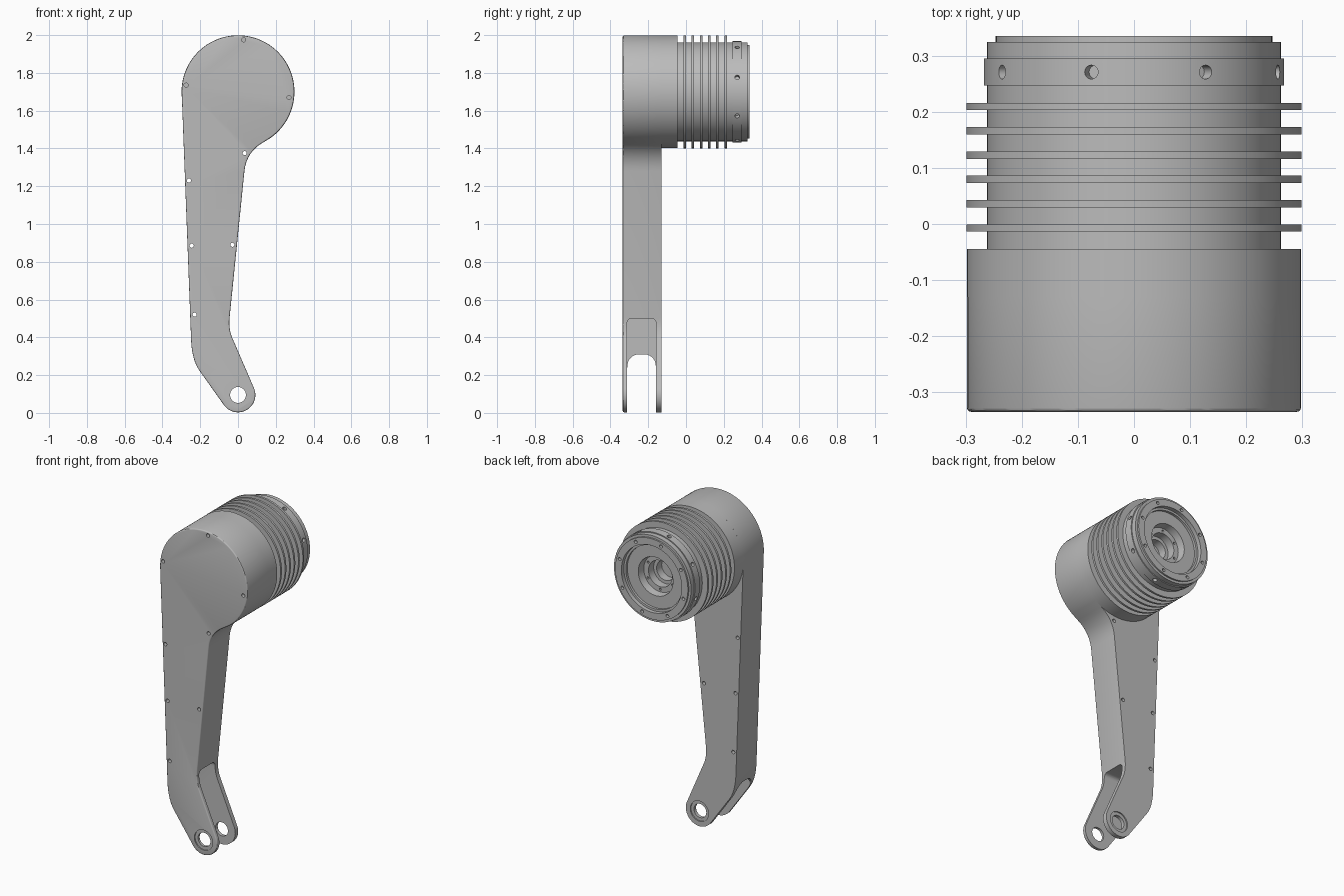
import bpy, bmesh
from math import sin, cos, pi, radians, hypot
from mathutils import Matrix, Vector

cube = bpy.data.objects.get("Cube")
if cube:
    bpy.data.objects.remove(cube)

HEAD_Z = 1.70          # axis height of the motor head
FORK_Z = 0.095         # axis height of the fork eye
FRONT, BACK = -0.335, -0.13

grey = bpy.data.materials.new("plain grey")
grey.use_nodes = True
grey.diffuse_color = (0.5, 0.5, 0.5, 1)
grey.node_tree.nodes["Principled BSDF"].inputs["Base Color"].default_value = (0.5, 0.5, 0.5, 1)


def make(name, bm):
    bmesh.ops.recalc_face_normals(bm, faces=bm.faces)
    mesh = bpy.data.meshes.new(name)
    bm.to_mesh(mesh)
    bm.free()
    mesh.materials.append(grey)
    ob = bpy.data.objects.new(name, mesh)
    bpy.context.collection.objects.link(ob)
    return ob


def prism(outline, y0, y1):
    """Extrude an x-z outline along y."""
    bm = bmesh.new()
    face = bm.faces.new([bm.verts.new((x, y0, z)) for x, z in outline])
    ext = bmesh.ops.extrude_face_region(bm, geom=[face])["geom"]
    verts = [g for g in ext if isinstance(g, bmesh.types.BMVert)]
    bmesh.ops.translate(bm, vec=(0, y1 - y0, 0), verts=verts)
    return bm


def lathe(profile, steps=96):
    """Spin (radius, y) points round the head axis."""
    bm = bmesh.new()
    vs = [bm.verts.new((r, y, HEAD_Z)) for r, y in profile]
    es = [bm.edges.new(pair) for pair in zip(vs, vs[1:])]
    bmesh.ops.spin(bm, geom=vs + es, cent=(0, 0, HEAD_Z), axis=(0, 1, 0),
                   angle=2 * pi, steps=steps)
    bmesh.ops.remove_doubles(bm, verts=bm.verts, dist=0.0001)
    return bm


def add_drill(bm, a, b, r, sides=24):
    """Add a cylinder running from point a to point b."""
    a, b = Vector(a), Vector(b)
    turn = (b - a).to_track_quat('Z', 'Y').to_matrix().to_4x4()
    bmesh.ops.create_cone(bm, cap_ends=True, segments=sides, radius1=r, radius2=r,
                          depth=(b - a).length,
                          matrix=Matrix.Translation((a + b) / 2) @ turn)


def rounded_box(x0, x1, y0, y1, z0, z1, r):
    """Box whose two upper edges along x are rounded."""
    bm = prism([(x0, z0), (x1, z0), (x1, z1), (x0, z1)], y0, y1)
    edges = [e for e in bm.edges
             if all(abs(v.co.z - z1) < 1e-5 for v in e.verts)
             and abs(e.verts[0].co.x - e.verts[1].co.x) > 0.01]
    bmesh.ops.bevel(bm, geom=edges, offset=r, segments=6, profile=0.5, affect='EDGES')
    return bm


def cut(ob, bm):
    cutter = make("cutter", bm)
    cutter.hide_render = True
    mod = ob.modifiers.new("cut", 'BOOLEAN')
    mod.operation, mod.solver, mod.object = 'DIFFERENCE', 'EXACT', cutter
    bpy.context.view_layer.objects.active = ob
    bpy.ops.object.modifier_apply(modifier=mod.name)
    bpy.data.objects.remove(cutter)


def arc(cx, cz, r, a0, a1, n):
    angles = [radians(a0 + (a1 - a0) * i / n) for i in range(n + 1)]
    return [(cx + r * cos(a), cz + r * sin(a)) for a in angles]


def blend(p, c, q, n=8):
    """Round a corner c with a curve from p to q."""
    ts = [i / n for i in range(n + 1)]
    return [tuple((1 - t) ** 2 * p[k] + 2 * t * (1 - t) * c[k] + t * t * q[k]
                  for k in (0, 1)) for t in ts]


# Arm: head disc, tapering shank and bent fork in one outline
outline = arc(0, HEAD_Z, 0.298, -55, 182, 80)
outline += blend((-0.248, 0.38), (-0.243, 0.28), (-0.205, 0.225))
outline += arc(0, FORK_Z, 0.092, 213, 384, 36)
outline += blend((-0.025, 0.385), (-0.052, 0.44), (-0.044, 0.51))
outline += blend((0.034, 1.28), (0.045, 1.38), (0.13, 1.43))
bm = prism(outline, FRONT, BACK)
rim = [e for e in bm.edges if all(abs(v.co.y - FRONT) < 1e-5 for v in e.verts)]
bmesh.ops.bevel(bm, geom=rim, offset=0.007, segments=3, profile=0.5, affect='EDGES')
arm = make("arm", bm)

# Fork slot: a pocket open to one side, then a passage right through
cut(arm, rounded_box(-0.215, 0.3, -0.312, -0.158, -0.1, 0.5, 0.025))
cut(arm, rounded_box(-0.5, 0.3, -0.31, -0.16, -0.1, 0.31, 0.06))

# Fork eye with shallow counterbores, and the screw holes
bm = bmesh.new()
add_drill(bm, (0, -0.5, FORK_Z), (0, 0, FORK_Z), 0.042, 48)
cut(arm, bm)
bm = bmesh.new()
for y0, y1 in ((-0.36, FRONT + 0.007), (BACK - 0.007, -0.1)):
    add_drill(bm, (0, y0, FORK_Z), (0, y1, FORK_Z), 0.062, 48)
cut(arm, bm)
bm = bmesh.new()
for x, z in ((0.035, 1.375), (-0.26, 1.23), (-0.245, 0.885), (-0.03, 0.89), (-0.23, 0.52)):
    add_drill(bm, (x, -0.5, z), (x, 0, z), 0.011, 16)
for x, z in ((0.03, 1.975), (-0.275, 1.735), (0.27, 1.67)):
    add_drill(bm, (x, -0.5, z), (x, FRONT + 0.03, z), 0.011, 16)
cut(arm, bm)

# Drum behind the arm
drum = make("head_drum", lathe([(0, BACK), (0.298, BACK), (0.298, -0.045), (0, -0.045)]))

# Finned motor sleeve with collar and stepped rear bore
profile = [(0, -0.06), (0.262, -0.06)]
for i in range(6):
    y = -0.007 + 0.0433 * i
    profile += [(0.262, y - 0.0065), (0.299, y - 0.0065), (0.299, y + 0.0065), (0.262, y + 0.0065)]
profile += [(0.262, 0.247), (0.268, 0.247), (0.268, 0.295), (0.262, 0.295),
            (0.262, 0.325), (0.247, 0.325), (0.247, 0.335), (0.205, 0.335),
            (0.205, 0.31), (0.192, 0.31), (0.192, 0.295), (0.118, 0.295),
            (0.112, 0.25), (0.08, 0.25), (0.08, 0.2), (0.06, 0.2), (0.06, 0.15), (0, 0.15)]
sleeve = make("motor_sleeve", lathe(profile))

# Screw holes round the collar, rear rim and hub
bm = bmesh.new()
for i in range(8):
    a = radians(28.5 + 45 * i)
    sx, sz = sin(a), cos(a)
    add_drill(bm, (0.3 * sx, 0.271, HEAD_Z + 0.3 * sz),
              (0.24 * sx, 0.271, HEAD_Z + 0.24 * sz), 0.0125, 16)
    add_drill(bm, (0.226 * sx, 0.36, HEAD_Z + 0.226 * sz),
              (0.226 * sx, 0.315, HEAD_Z + 0.226 * sz), 0.01, 16)
for i in range(6):
    a = i * pi / 3
    x, z = 0.096 * sin(a), HEAD_Z + 0.096 * cos(a)
    add_drill(bm, (x, 0.27, z), (x, 0.23, z), 0.007, 12)
cut(sleeve, bm)

# Smooth shading with crisp edges
for ob in (arm, drum, sleeve):
    bpy.ops.object.select_all(action='DESELECT')
    ob.select_set(True)
    bpy.context.view_layer.objects.active = ob
    bpy.ops.object.shade_smooth_by_angle(angle=radians(30))
